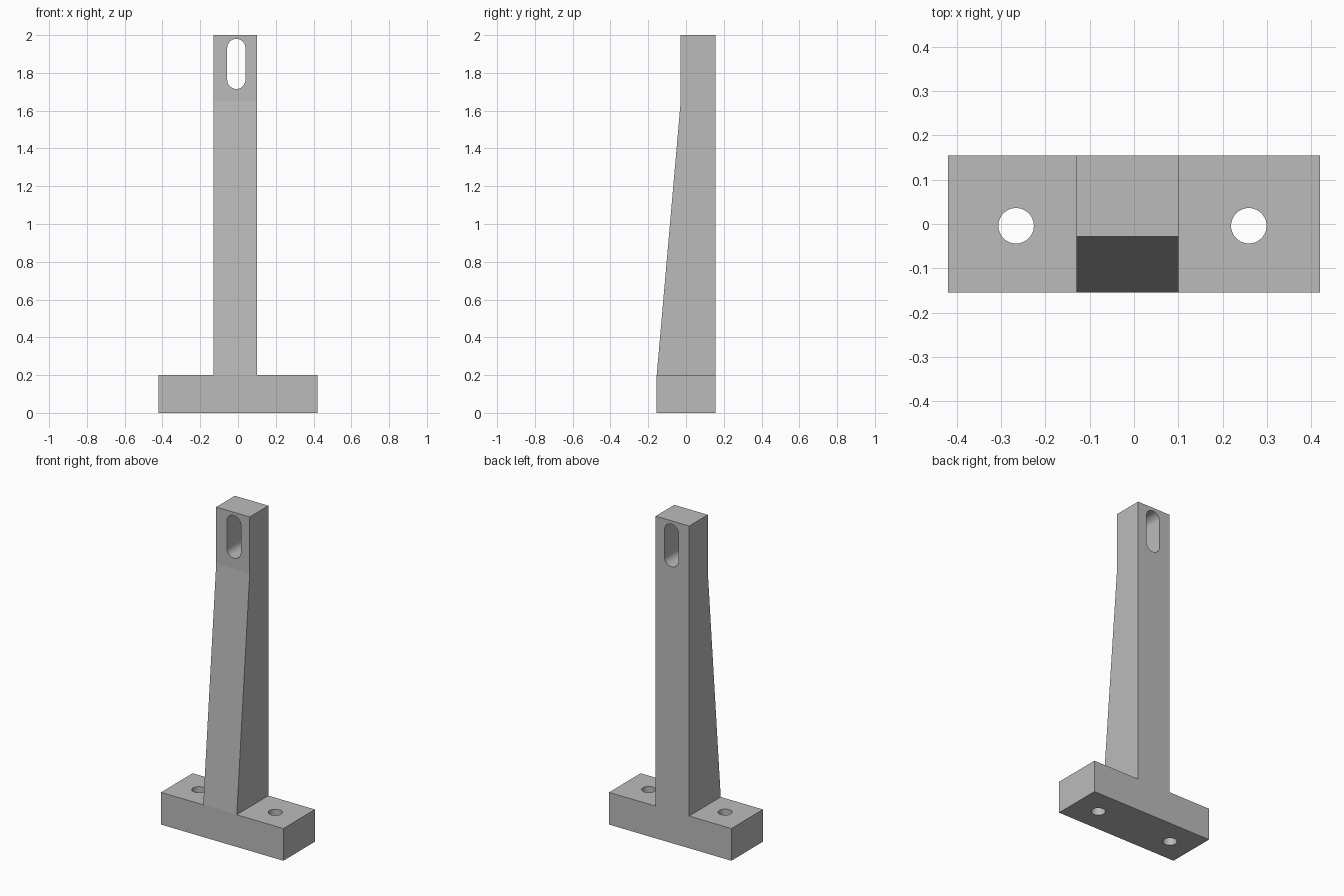
import bpy
import bmesh
from math import cos, sin, pi, radians
from mathutils import Vector

cube = bpy.data.objects.get("Cube")
if cube:
    bpy.data.objects.remove(cube, do_unlink=True)

grey = bpy.data.materials.new("plain grey")
grey.use_nodes = True
colour = (0.5, 0.5, 0.5, 1)
grey.diffuse_color = colour
grey.node_tree.nodes["Principled BSDF"].inputs["Base Color"].default_value = colour


def prism(name, points, direction):
    """Sweep a closed 3D outline along a direction into a solid."""
    bm = bmesh.new()
    face = bm.faces.new([bm.verts.new(p) for p in points])
    swept = bmesh.ops.extrude_face_region(bm, geom=[face], use_keep_orig=True)["geom"]
    moved = [v for v in swept if isinstance(v, bmesh.types.BMVert)]
    bmesh.ops.translate(bm, verts=moved, vec=Vector(direction))
    bmesh.ops.recalc_face_normals(bm, faces=bm.faces)
    mesh = bpy.data.meshes.new(name)
    bm.to_mesh(mesh)
    bm.free()
    mesh.materials.append(grey)
    obj = bpy.data.objects.new(name, mesh)
    bpy.context.collection.objects.link(obj)
    return obj


def arc(cx, cy, radius, start, end, steps):
    angles = [start + (end - start) * i / steps for i in range(steps + 1)]
    return [(cx + radius * cos(a), cy + radius * sin(a)) for a in angles]


half_w, half_d = 0.42, 0.155
base_top, height = 0.2, 2.0
post_left, post_right = -0.13, 0.1

# Base and upright as one inverted T
outline = [(-half_w, 0), (half_w, 0), (half_w, base_top), (post_right, base_top),
           (post_right, height), (post_left, height), (post_left, base_top),
           (-half_w, base_top)]
bracket = prism("upright_bracket", [(x, -half_d, z) for x, z in outline],
                (0, 2 * half_d, 0))

# Sloped front of the upright
wedge = [(-half_d, base_top + 0.001), (-0.028, 1.65), (-0.028, 2.2),
         (-0.4, 2.2), (-0.4, base_top + 0.001)]
cutters = [prism("taper_cutter", [(-0.3, y, z) for y, z in wedge], (0.6, 0, 0))]

# Slot through the top of the upright
slot = (arc(-0.009, 1.932, 0.048, 0, pi, 24)
        + arc(-0.009, 1.763, 0.048, pi, 2 * pi, 24))
cutters.append(prism("slot_cutter", [(x, -0.3, z) for x, z in slot], (0, 0.6, 0)))

# Bolt holes through the base
for x in (-0.266, 0.259):
    ring = arc(x, -0.004, 0.04, 0, 2 * pi, 48)[:-1]
    cutters.append(prism("bolt_hole_cutter", [(px, py, -0.1) for px, py in ring],
                         (0, 0, 0.5)))

bpy.ops.object.select_all(action='DESELECT')
bracket.select_set(True)
bpy.context.view_layer.objects.active = bracket
for cutter in cutters:
    cutter.hide_render = True
    mod = bracket.modifiers.new(cutter.name, 'BOOLEAN')
    mod.operation = 'DIFFERENCE'
    mod.solver = 'EXACT'
    mod.object = cutter
    bpy.ops.object.modifier_apply(modifier=mod.name)
    bpy.data.objects.remove(cutter, do_unlink=True)

# The taper fold stays crisp while the holes are smooth
bpy.ops.object.shade_smooth_by_angle(angle=radians(4))
for edge in bracket.data.edges:
    edge.use_edge_sharp = False
bpy.ops.object.shade_smooth_by_angle(angle=radians(20))
for poly in bracket.data.polygons:
    if poly.area > 0.015:
        poly.use_smooth = False
